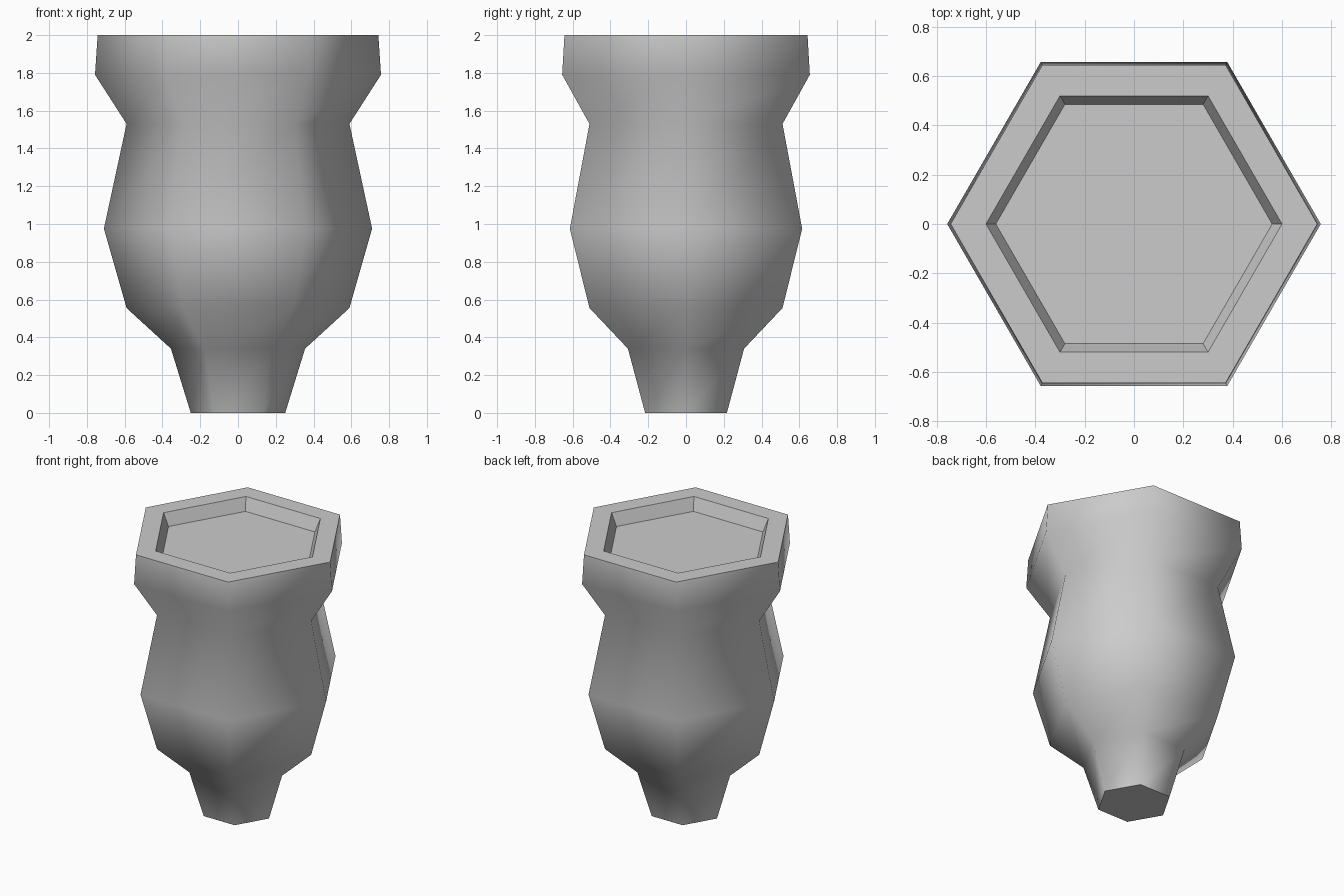
import bpy
import bmesh
from math import cos, sin, pi

SIDES = 6

cube = bpy.data.objects.get("Cube")
if cube:
    bpy.data.objects.remove(cube, do_unlink=True)

# One plain grey for the whole pot
grey = bpy.data.materials.new("light grey")
grey.use_nodes = True
colour = (0.6, 0.6, 0.6, 1)
grey.diffuse_color = colour
grey.node_tree.nodes["Principled BSDF"].inputs["Base Color"].default_value = colour

# Corner radius and height, from the foot up the outside to the lip
outer = [(0.25, 0), (0.355, 0.34), (0.59, 0.555), (0.71, 0.975),
         (0.59, 1.53), (0.757, 1.79), (0.743, 2)]
# Rim edge and recessed floor
inner = [(0.6, 2), (0.56, 1.91)]

bm = bmesh.new()


def ring(radius, z):
    """Hexagon of vertices with corners on the x axis."""
    angles = [2 * pi * i / SIDES for i in range(SIDES)]
    return [bm.verts.new((radius * cos(a), radius * sin(a), z)) for a in angles]


rings = [ring(r, z) for r, z in outer + inner]

# Walls: smooth outside, flat on the rim and in the recess
for level, (low, high) in enumerate(zip(rings, rings[1:])):
    for i in range(SIDES):
        j = (i + 1) % SIDES
        face = bm.faces.new((low[i], low[j], high[j], high[i]))
        face.smooth = level < len(outer) - 1

# Base and recessed floor
bm.faces.new(reversed(rings[0]))
bm.faces.new(rings[-1])

mesh = bpy.data.meshes.new("hexagonal_pot")
bm.to_mesh(mesh)
bm.free()
mesh.materials.append(grey)
pot = bpy.data.objects.new("hexagonal_pot", mesh)
bpy.context.collection.objects.link(pot)
